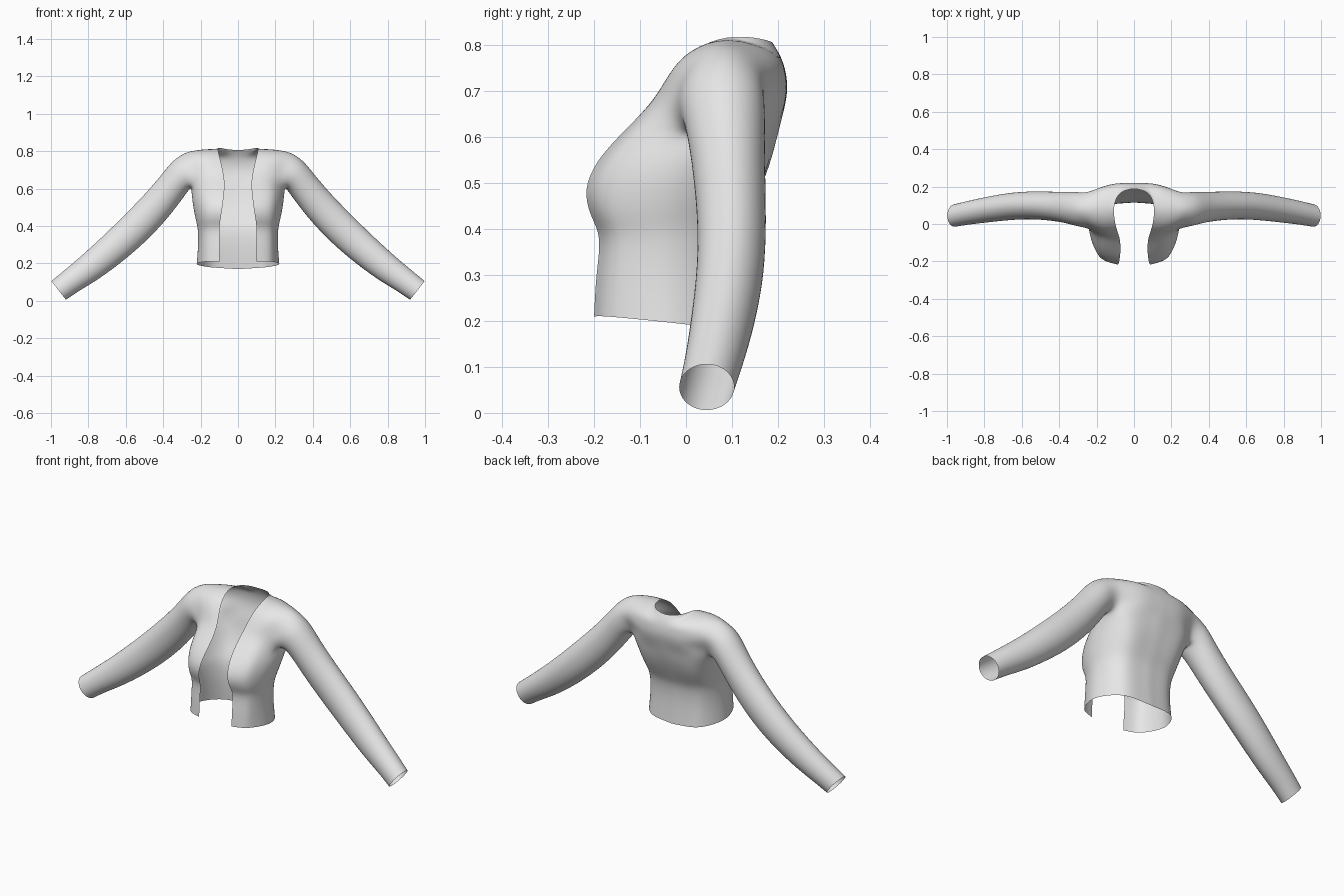
import bpy, bmesh, math
from mathutils import Vector

if "Cube" in bpy.data.objects:
    bpy.data.objects.remove(bpy.data.objects["Cube"])


def spline(keys, t):
    """Smooth interpolation through (parameter, point) keys."""
    n = len(keys)

    def tangent(i):
        a, b = max(i - 1, 0), min(i + 1, n - 1)
        return (keys[b][1] - keys[a][1]) / (keys[b][0] - keys[a][0])

    i = 0
    while i < n - 2 and t > keys[i + 1][0]:
        i += 1
    (t0, p0), (t1, p1) = keys[i], keys[i + 1]
    h = t1 - t0
    s = (t - t0) / h
    return (p0 * (2*s**3 - 3*s**2 + 1) + tangent(i) * h * (s**3 - 2*s**2 + s)
            + p1 * (3*s**2 - 2*s**3) + tangent(i + 1) * h * (s**3 - s**2))


bm = bmesh.new()


def quads(a, b, closed=False):
    """Join two equally long rows of vertices with faces."""
    n = len(a)
    for i in range(n if closed else n - 1):
        j = (i + 1) % n
        bm.faces.new((a[i], a[j], b[j], b[i]))


# Body below the armpit: z, then front edge, front corner, side, back quarter, back centre y
LOWER = [
    (.21, .10, -.200, .175, -.172, .222, -.03, .150, .100, .125),
    (.30, .10, -.196, .175, -.165, .212, -.03, .145, .090, .113),
    (.385, .10, -.183, .175, -.155, .214, -.03, .150, .095, .118),
    (.425, .096, -.207, .180, -.178, .224, -.03, .155, .110, .135),
    (.485, .086, -.224, .180, -.190, .238, -.02, .165, .140, .162),
    (.55, .077, -.195, .183, -.165, .247, .01, .175, .162, .187),
    (.61, .071, -.138, .180, -.118, .252, .07, .185, .175, .202),
]
rows = []
for k, (z, fx, fy, mx, my, sx, sy, qx, qy, by) in enumerate(LOWER):
    drop = (0, .014, .03, .04) if k == 0 else (0, 0, 0, 0)   # hem dips at the back
    keys = [(0, Vector((fx, fy, z))), (2, Vector((mx, my, z))),
            (6, Vector((sx, sy, z - drop[1]))),
            (10, Vector((qx, qy, z - drop[2]))), (14, Vector((0, by, z - drop[3])))]
    rows.append([bm.verts.new(spline(keys, c)) for c in range(15)])
for a, b in zip(rows, rows[1:]):
    quads(a, b)
armpit = rows[-1]

# Chest and back above the armpit: front edge, front armhole, back armhole, back centre
UPPER = [
    ((.074, -.088, .66), (.236, -.028, .66), (.236, .152, .66), (0, .214, .66)),
    ((.082, -.058, .70), (.246, -.016, .70), (.246, .168, .70), (0, .222, .70)),
    ((.092, -.030, .745), (.256, -.002, .74), (.256, .170, .74), (0, .219, .74)),
    ((.103, .010, .790), (.268, .028, .778), (.268, .140, .778), (0, .207, .775)),
]
fronts, backs = [armpit[:5]], [armpit[8:]]
for edge, f_arm, b_arm, centre in UPPER:
    e, f, b, c = map(Vector, (edge, f_arm, b_arm, centre))
    fronts.append([bm.verts.new(e.lerp(f, i / 4) + Vector((0, -.014, .004)) * math.sin(math.pi * i / 4))
                   for i in range(5)])
    mid = Vector((.125, c.y - .008, c.z + (.012 if c.z > .77 else 0)))
    keys = [(0, b), (3, mid), (6, c)]
    backs.append([bm.verts.new(spline(keys, i)) for i in range(7)])

# Shoulder line shared by front and back, then the back neckline
neck, shoulder = Vector((.112, .09, .824)), Vector((.28, .08, .804))
ridge = [bm.verts.new(neck.lerp(shoulder, i / 4) + Vector((0, 0, .006)) * math.sin(math.pi * i / 4))
         for i in range(5)]
nape = [bm.verts.new(p) for p in ((.085, .172, .814), (0, .195, .803))]
fronts.append(ridge)
backs.append(ridge[::-1] + nape)
for panel in (fronts, backs):
    for a, b in zip(panel, panel[1:]):
        quads(a, b)

# Sleeve: top x z, bottom x z, centre y, half depth
SLEEVE = [
    (.345, .757, .262, .595, .080, .093),
    (.410, .672, .305, .535, .088, .083),
    (.500, .567, .385, .430, .096, .077),
    (.610, .455, .495, .315, .101, .074),
    (.720, .347, .605, .220, .095, .073),
    (.840, .237, .740, .118, .076, .068),
    (.930, .162, .845, .057, .060, .063),
    (.998, .106, .920, .006, .045, .060),
]
ring = [r[4] for r in fronts] + [r[0] for r in backs[-2::-1]] + [armpit[i] for i in (7, 6, 5)]
for tx, tz, bx, bz, cy, depth in SLEEVE:
    c = Vector(((tx + bx) / 2, cy, (tz + bz) / 2))
    up = (Vector((tx, cy, tz)) - c) * 1.03
    side = Vector((0, depth * 1.03, 0))
    new = []
    for i in range(14):
        a = (i - 5) * math.tau / 14
        new.append(bm.verts.new(c + up * math.cos(a) + side * math.sin(a)))
    quads(ring, new, True)
    ring = new

bmesh.ops.recalc_face_normals(bm, faces=bm.faces)
side_face = max(bm.faces, key=lambda f: f.calc_center_median().z)
if side_face.normal.z < 0:
    bmesh.ops.reverse_faces(bm, faces=bm.faces)
for f in bm.faces:
    f.smooth = True
mesh = bpy.data.meshes.new("open_jacket")
bm.to_mesh(mesh)
bm.free()

# Mirror the half and smooth it
jacket = bpy.data.objects.new("open_jacket", mesh)
bpy.context.collection.objects.link(jacket)
mirror = jacket.modifiers.new("mirror", 'MIRROR')
mirror.use_clip = True
mirror.merge_threshold = .002
smooth = jacket.modifiers.new("smooth", 'SUBSURF')
smooth.levels = smooth.render_levels = 2
smooth.boundary_smooth = 'PRESERVE_CORNERS'

cloth = bpy.data.materials.new("light_grey_cloth")
cloth.diffuse_color = (.8, .8, .8, 1)
cloth.use_nodes = True
cloth.node_tree.nodes["Principled BSDF"].inputs["Base Color"].default_value = cloth.diffuse_color
mesh.materials.append(cloth)
